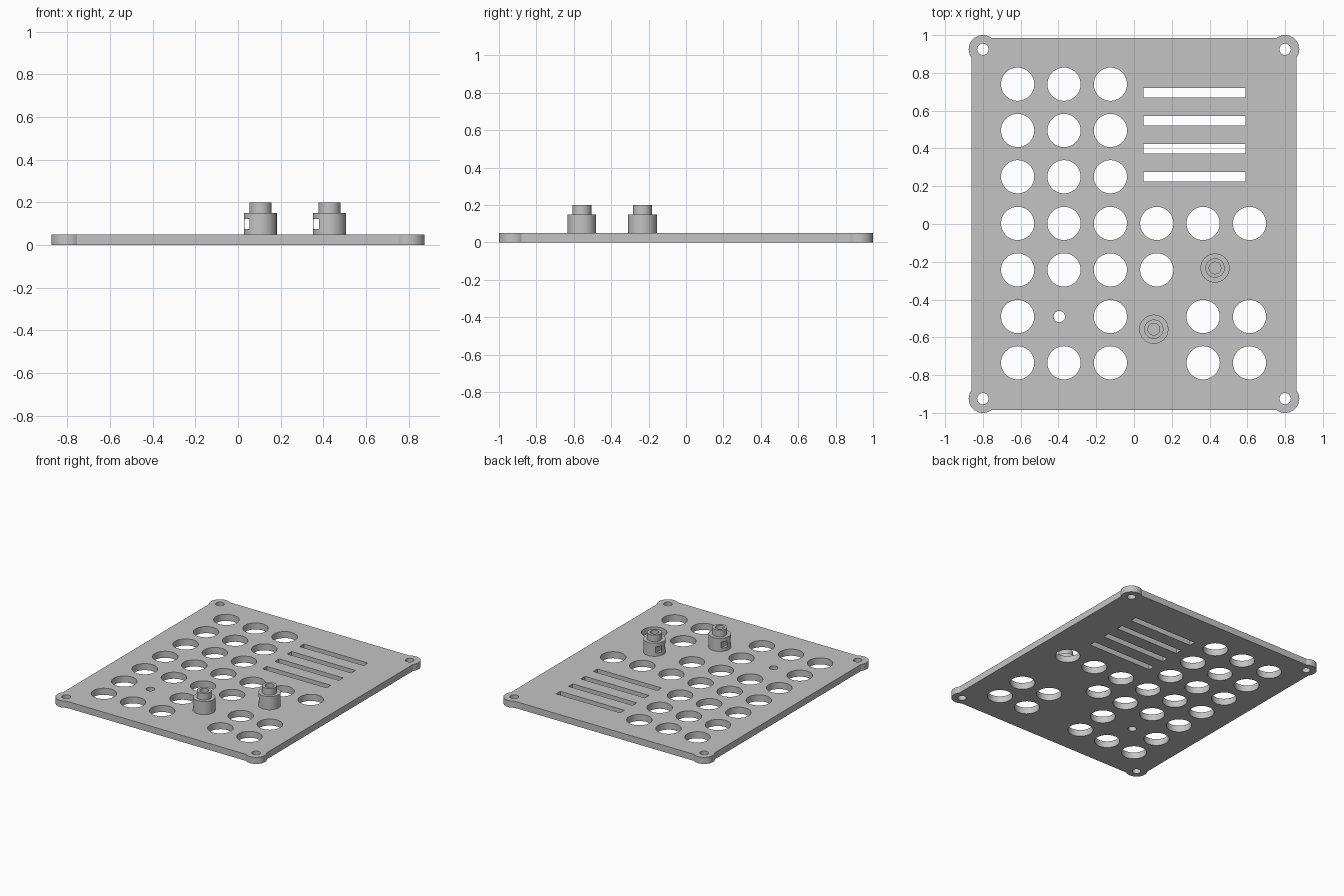
import bpy, bmesh, math
from mathutils import Matrix

if "Cube" in bpy.data.objects:
    bpy.data.objects.remove(bpy.data.objects["Cube"])

grey = bpy.data.materials.new("plain grey")
grey.diffuse_color = (0.55, 0.55, 0.55, 1)
grey.use_nodes = True
grey.node_tree.nodes["Principled BSDF"].inputs["Base Color"].default_value = grey.diffuse_color


def make(name, bm):
    bmesh.ops.recalc_face_normals(bm, faces=bm.faces)
    me = bpy.data.meshes.new(name)
    bm.to_mesh(me)
    bm.free()
    me.materials.append(grey)
    ob = bpy.data.objects.new(name, me)
    bpy.context.collection.objects.link(ob)
    return ob


def add_cyl(bm, x, y, r, segs=48):
    bmesh.ops.create_cone(bm, cap_ends=True, segments=segs, radius1=r, radius2=r,
                          depth=0.2, matrix=Matrix.Translation((x, y, 0.025)))


def add_box(bm, x0, x1, y0, y1, z0, z1):
    m = Matrix.Translation(((x0 + x1) / 2, (y0 + y1) / 2, (z0 + z1) / 2))
    bmesh.ops.create_cube(bm, size=1, matrix=m @ Matrix.Diagonal((x1 - x0, y1 - y0, z1 - z0, 1)))


def cut(ob, cutter):
    mod = ob.modifiers.new("cut", 'BOOLEAN')
    mod.operation, mod.solver, mod.object = 'DIFFERENCE', 'EXACT', cutter
    cutter.hide_render = True
    bpy.context.view_layer.objects.active = ob
    bpy.ops.object.modifier_apply(modifier=mod.name)
    bpy.data.objects.remove(cutter)


def smooth(ob):
    bpy.ops.object.select_all(action='DESELECT')
    ob.select_set(True)
    bpy.context.view_layer.objects.active = ob
    bpy.ops.object.shade_smooth_by_angle(angle=math.radians(30))


# Panel outline: rectangle with a round screw tab at each corner
TX, TY, TR, EDGE = 0.8, 0.925, 0.075, 0.06
a0 = -math.acos(EDGE / TR)
a1 = math.pi / 2 - a0
N = 28
arc = [(TX + TR * math.cos(a0 + (a1 - a0) * i / N),
        TY + TR * math.sin(a0 + (a1 - a0) * i / N)) for i in range(N + 1)]
outline = (arc + [(-x, y) for x, y in reversed(arc)]
           + [(-x, -y) for x, y in arc] + [(x, -y) for x, y in reversed(arc)])
bm = bmesh.new()
face = bm.faces.new([bm.verts.new((x, y, 0)) for x, y in outline])
ext = bmesh.ops.extrude_face_region(bm, geom=[face])
bmesh.ops.translate(bm, vec=(0, 0, 0.05),
                    verts=[v for v in ext["geom"] if isinstance(v, bmesh.types.BMVert)])
panel = make("panel", bm)

# Button holes by row, screw holes, small hole and slots
rows = [(0.74, (0, 1, 2)), (0.495, (0, 1, 2)), (0.25, (0, 1, 2)),
        (0.003, range(6)), (-0.243, (0, 1, 2, 3)),
        (-0.49, (0, 2, 4, 5)), (-0.735, (0, 1, 2, 4, 5))]
bm = bmesh.new()
for y, cols in rows:
    for c in cols:
        add_cyl(bm, -0.616 + 0.2455 * c, y, 0.088)
for sx in (-1, 1):
    for sy in (-1, 1):
        add_cyl(bm, sx * TX, sy * TY, 0.03, 32)
add_cyl(bm, -0.395, -0.49, 0.03, 32)
for i in range(4):
    y = 0.696 - 0.1487 * i
    add_box(bm, 0.05, 0.59, y - 0.025, y + 0.025, -0.1, 0.15)
cut(panel, make("hole_cutter", bm))
smooth(panel)

# Stepped hollow posts, each with a narrow tunnel near its left side
profile = [(0, 0.05), (0.077, 0.05), (0.077, 0.15), (0.051, 0.15),
           (0.051, 0.2), (0.031, 0.2), (0.031, 0.06), (0, 0.06)]
for name, px, py in (("front_post", 0.105, -0.557), ("back_post", 0.429, -0.233)):
    bm = bmesh.new()
    vs = [bm.verts.new((px + r, py, z)) for r, z in profile]
    es = [bm.edges.new(p) for p in zip(vs, vs[1:])]
    bmesh.ops.spin(bm, geom=vs + es, cent=(px, py, 0), axis=(0, 0, 1),
                   angle=2 * math.pi, steps=48)
    bmesh.ops.remove_doubles(bm, verts=bm.verts, dist=1e-5)
    post = make(name, bm)
    bm = bmesh.new()
    add_box(bm, px - 0.074, px - 0.05, py - 0.1, py + 0.1, 0.075, 0.122)
    cut(post, make("tunnel_cutter", bm))
    smooth(post)
